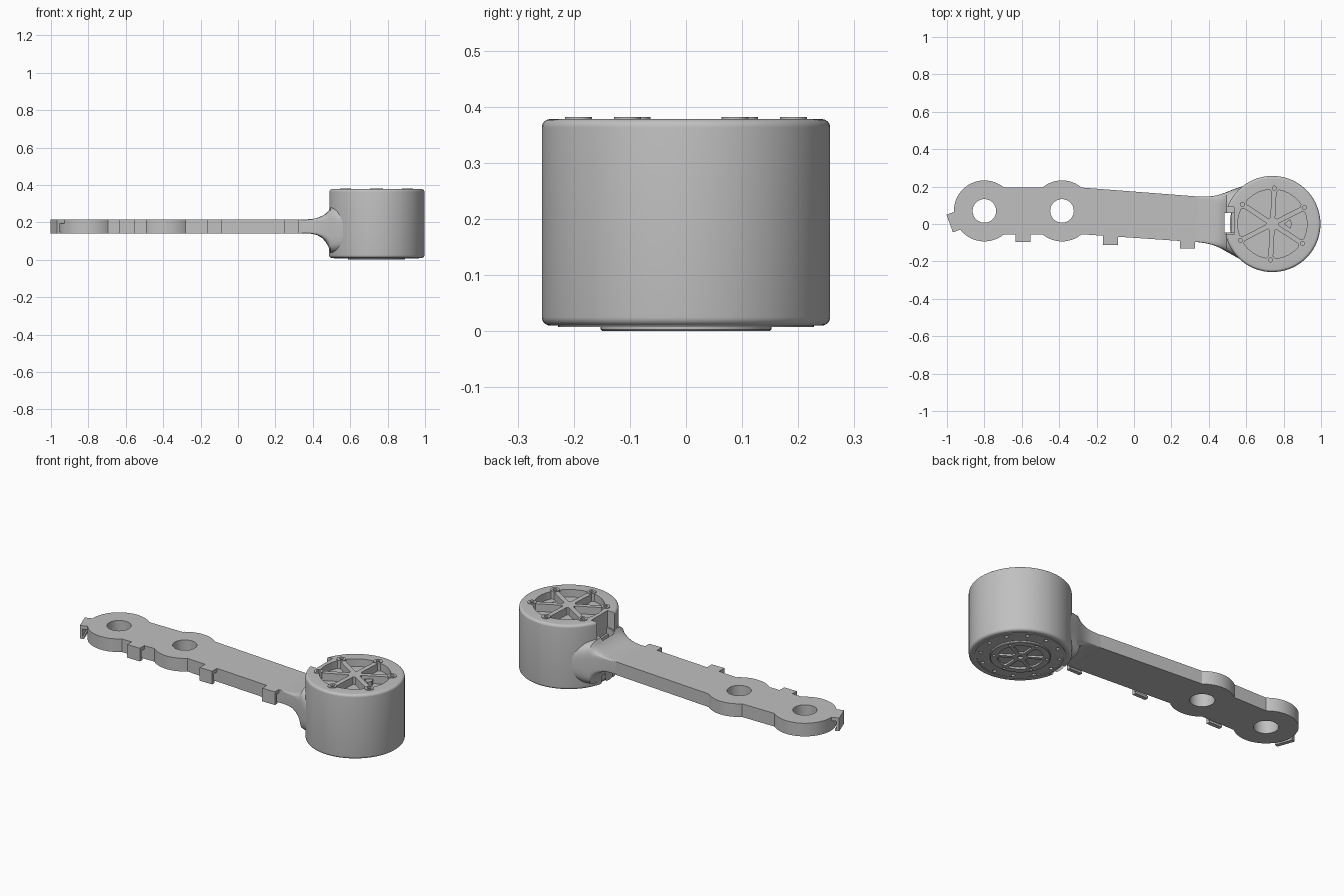
import bpy, bmesh, math
from mathutils import Matrix, Vector

cube = bpy.data.objects.get("Cube")
if cube:
    bpy.data.objects.remove(cube, do_unlink=True)

grey = bpy.data.materials.new("plain grey")
grey.use_nodes = True
COLOUR = (0.53, 0.53, 0.53, 1)
grey.diffuse_color = COLOUR
grey.node_tree.nodes["Principled BSDF"].inputs["Base Color"].default_value = COLOUR

CX = 0.74            # drum centre
Z0, Z1 = 0.14, 0.215  # arm bottom and top
SCREWS = [math.radians(27 + 60 * i) for i in range(6)]


def polar(r, a, cx=CX, cy=0.0):
    return (cx + r * math.cos(a), cy + r * math.sin(a))


def arc(r, a0, a1, n, cx=CX, cy=0.0):
    return [polar(r, a0 + (a1 - a0) * i / n, cx, cy) for i in range(n + 1)]


def finish(bm, name):
    bmesh.ops.recalc_face_normals(bm, faces=bm.faces)
    mesh = bpy.data.meshes.new(name)
    bm.to_mesh(mesh)
    bm.free()
    mesh.materials.append(grey)
    ob = bpy.data.objects.new(name, mesh)
    bpy.context.collection.objects.link(ob)
    return ob


def add_prism(bm, pts, z0, z1):
    face = bm.faces.new([bm.verts.new((x, y, z0)) for x, y in pts])
    ext = bmesh.ops.extrude_face_region(bm, geom=[face])
    top = [v for v in ext["geom"] if isinstance(v, bmesh.types.BMVert)]
    bmesh.ops.translate(bm, verts=top, vec=(0, 0, z1 - z0))


def prisms(name, items):
    bm = bmesh.new()
    for item in items:
        add_prism(bm, *item)
    return finish(bm, name)


def disc(r, cx, cy, n=32):
    return arc(r, 0, math.tau, n, cx, cy)[:-1]


def box(x0, x1, y0, y1):
    return [(x0, y0), (x1, y0), (x1, y1), (x0, y1)]


def lathe(name, profile, n=96):
    bm = bmesh.new()
    verts = [bm.verts.new((r, 0, z)) for r, z in profile]
    edges = [bm.edges.new(p) for p in zip(verts, verts[1:])]
    bmesh.ops.spin(bm, geom=verts + edges, axis=(0, 0, 1), cent=(0, 0, 0),
                   angle=math.tau, steps=n)
    bmesh.ops.remove_doubles(bm, verts=bm.verts, dist=1e-5)
    bmesh.ops.translate(bm, verts=bm.verts, vec=(CX, 0, 0))
    return finish(bm, name)


def activate(ob):
    bpy.ops.object.select_all(action="DESELECT")
    ob.select_set(True)
    bpy.context.view_layer.objects.active = ob


def cut(ob, items):
    cutter = prisms("cutter", items)
    cutter.hide_render = True
    mod = ob.modifiers.new("cut", "BOOLEAN")
    mod.operation, mod.solver, mod.object = "DIFFERENCE", "EXACT", cutter
    activate(ob)
    bpy.ops.object.modifier_apply(modifier=mod.name)
    bpy.data.objects.remove(cutter, do_unlink=True)


def smooth(ob):
    activate(ob)
    bpy.ops.object.shade_smooth_by_angle(angle=math.radians(30))


def wedge(mid, r_in, r_out, half):
    """Pocket between two spokes of the given half width, 60 degrees apart."""
    def edge(r):
        return math.radians(30) - math.asin(half / r)
    soft = 0.012
    outer = arc(r_out, mid - edge(r_out) + 0.06, mid + edge(r_out) - 0.06, 8)
    b = r_out - soft
    return ([polar(r_in, mid - edge(r_in)), polar(b, mid - edge(b))] + outer
            + [polar(b, mid + edge(b)), polar(r_in, mid + edge(r_in))])


# Drum housing with rounded rims
R, LOW, HIGH, FIL = 0.257, 0.01, 0.378, 0.015
corner = [math.radians(a) for a in range(0, 91, 15)]
profile = [(0, LOW)]
profile += [(R - FIL + FIL * math.sin(a), LOW + FIL - FIL * math.cos(a)) for a in corner]
profile += [(R - FIL + FIL * math.cos(a), HIGH - FIL + FIL * math.sin(a)) for a in corner]
profile += [(0, HIGH)]
drum = lathe("drum_housing", profile)

# Cable notch shared by drum and neck
notch = [(box(0.485, 0.522, -0.045, 0.06), -0.1, 0.5)]
mids = [a + math.radians(30) for a in SCREWS]
cut(drum, [(wedge(m, 0.036, 0.185, 0.013), 0.335, 0.45) for m in mids])
cut(drum, [(disc(0.011, *polar(0.192, a), 16), 0.35, 0.45) for a in SCREWS]
    + [(disc(0.01, *polar(0.2, math.tau * i / 12), 12), -0.1, 0.03) for i in range(12)])
cut(drum, notch)
cut(drum, [(box(0.47, 0.535, -0.055, 0.09), 0.25, 0.5)])
smooth(drum)

# Raised screw rings on the lid
for i, a in enumerate(SCREWS):
    ring = prisms(f"screw_ring_{i + 1}", [(disc(0.024, *polar(0.192, a)), 0.37, 0.382)])
    cut(ring, [(disc(0.012, *polar(0.192, a), 6), 0.3, 0.45)])
    smooth(ring)

# Small pointer inside one lid pocket
prisms("pocket_pointer", [([(0.80, 0), (0.835, -0.025), (0.845, 0), (0.835, 0.025)], 0.33, 0.365)])

# Bottom rotor plate with spokes, and a thin surrounding ring
rotor = lathe("rotor_plate", [(0, 0.02), (0.152, 0.02), (0.152, 0.003), (0.149, 0), (0, 0)])
cut(rotor, [(wedge(m, 0.04, 0.115, 0.009), -0.1, 0.014) for m in mids])
cut(rotor, [(disc(0.008, *polar(0.133, a), 12), -0.1, 0.014) for a in SCREWS]
    + [(disc(0.014, CX, 0, 20), -0.1, 0.014)])
smooth(rotor)
rim = lathe("bottom_rim", [(0.218, 0.012), (0.218, 0.007), (0.228, 0.007), (0.228, 0.012)])
smooth(rim)

# Arm plate with two ring lobes
LOBES, LY, LR = (-0.80, -0.385), 0.07, 0.163
d = math.radians
outline = arc(LR, d(50), d(310), 52, LOBES[0], LY)
outline += arc(LR, d(230), d(310), 16, LOBES[1], LY)
outline += [(0.34, -0.097), (0.34, 0.147)]
outline += arc(LR, d(50), d(130), 16, LOBES[1], LY)
arm = prisms("arm_plate", [(outline, Z0, Z1)])
cut(arm, [(disc(0.063, x, LY, 48), 0, 0.4) for x in LOBES])
smooth(arm)

# Flared neck lofted from the arm into the drum: x, y range, z range, squareness
sections = [
    (0.34, -0.097, 0.147, 0.140, 0.215, 24),
    (0.39, -0.104, 0.147, 0.139, 0.217, 20),
    (0.42, -0.112, 0.149, 0.133, 0.222, 12),
    (0.45, -0.124, 0.155, 0.116, 0.234, 8),
    (0.47, -0.134, 0.162, 0.094, 0.247, 6),
    (0.485, -0.142, 0.167, 0.065, 0.263, 5),
    (0.495, -0.148, 0.171, 0.035, 0.280, 5),
    (0.53, -0.168, 0.185, 0.030, 0.285, 4),
    (0.59, -0.200, 0.205, 0.030, 0.285, 3),
]
N = 48
bm = bmesh.new()
rings = []
for x, ya, yb, za, zb, power in sections:
    ring = []
    for i in range(N):
        a = math.tau * (i + 0.5) / N
        c, s = math.cos(a), math.sin(a)
        u = math.copysign(abs(c) ** (2 / power), c)
        v = math.copysign(abs(s) ** (2 / power), s)
        ring.append(bm.verts.new((x, (ya + yb) / 2 + u * (yb - ya) / 2,
                                  (za + zb) / 2 + v * (zb - za) / 2)))
    rings.append(ring)
for r0, r1 in zip(rings, rings[1:]):
    for i in range(N):
        j = (i + 1) % N
        bm.faces.new((r0[i], r0[j], r1[j], r1[i]))
bm.faces.new(rings[0])
bm.faces.new(rings[-1])
neck = finish(bm, "neck_flare")
cut(neck, [(box(0.485, 0.6, -0.045, 0.06), -0.1, 0.5)])
smooth(neck)


def clip(name, origin, angle, width, reach):
    """Hooked clip: top plate, hanging wall and a small inward lip."""
    h = width / 2
    ob = prisms(name, [(box(-0.03, reach, -h, h), Z1 - 0.02, Z1),
                       (box(reach - 0.014, reach, -h, h), Z0, Z1 - 0.02),
                       (box(reach - 0.022, reach - 0.014, -h, h), Z0, Z0 + 0.012)])
    ob.data.transform(Matrix.Translation(Vector((*origin, 0))) @ Matrix.Rotation(angle, 4, "Z"))


# Cable clips along the front edge and at the tip
for i, (x, y, reach) in enumerate([(-0.593, -0.055, 0.04), (-0.125, -0.071, 0.04),
                                   (0.285, -0.095, 0.037)]):
    clip(f"edge_clip_{i + 1}", (x, y), d(-90), 0.08, reach)
clip("tip_clip", polar(LR, d(200), LOBES[0], LY), d(200), 0.10, 0.034)
